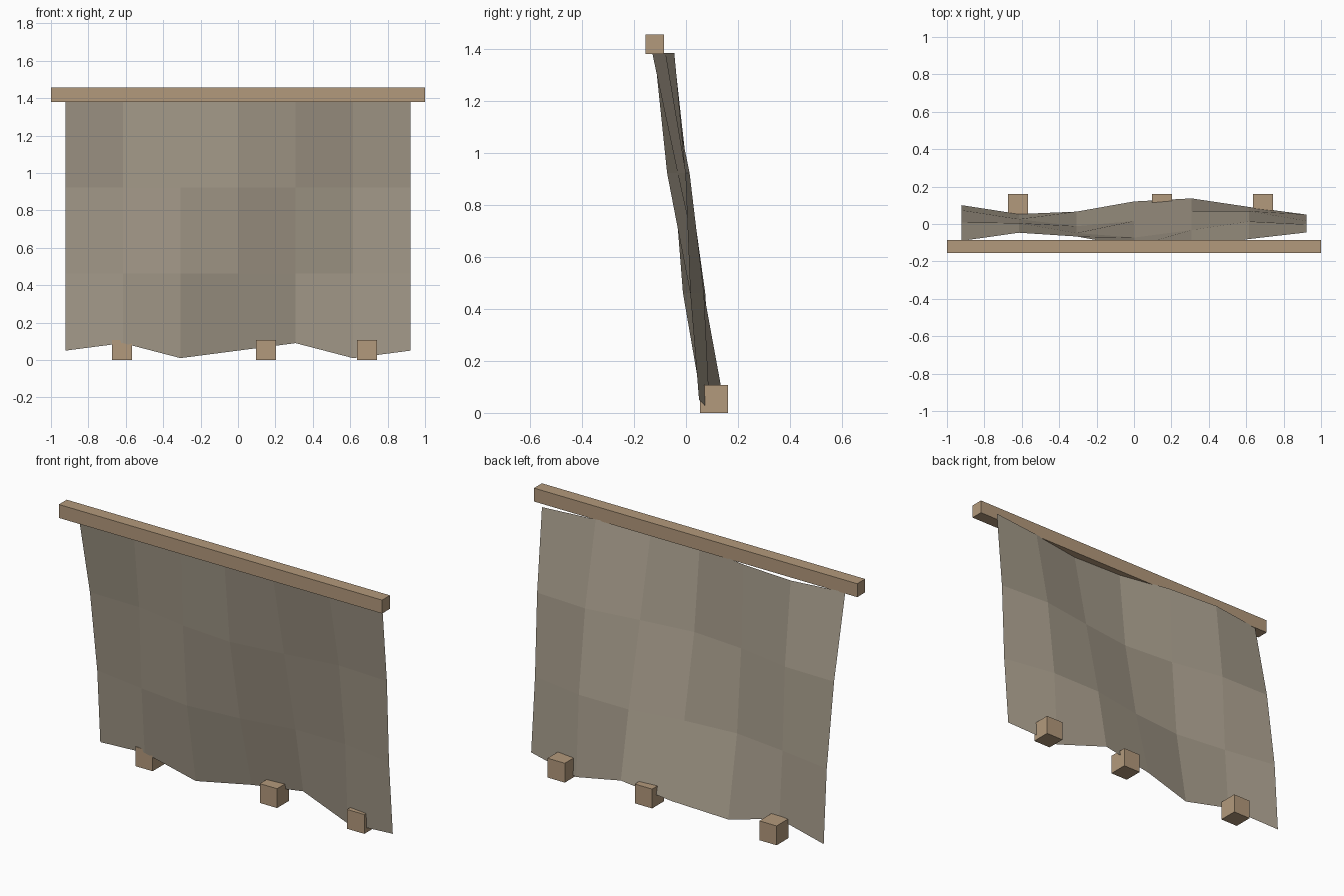
import bpy, bmesh, math

cube = bpy.data.objects.get("Cube")
if cube:
    bpy.data.objects.remove(cube, do_unlink=True)


def material(name, rgb):
    m = bpy.data.materials.new(name)
    m.use_nodes = True
    m.diffuse_color = (*rgb, 1)
    m.node_tree.nodes["Principled BSDF"].inputs["Base Color"].default_value = (*rgb, 1)
    return m


wood = material("pale_wood", (0.45, 0.32, 0.20))
cloth = material("grey_canvas", (0.39, 0.34, 0.265))


def finish(bm, name, mat):
    mesh = bpy.data.meshes.new(name)
    bm.to_mesh(mesh)
    bm.free()
    mesh.materials.append(mat)
    obj = bpy.data.objects.new(name, mesh)
    bpy.context.collection.objects.link(obj)
    return obj


def box(name, centre, size, mat):
    bm = bmesh.new()
    bmesh.ops.create_cube(bm, size=1)
    bmesh.ops.scale(bm, vec=size, verts=bm.verts)
    bmesh.ops.translate(bm, vec=centre, verts=bm.verts)
    return finish(bm, name, mat)


# Beam along the top
box("top_beam", (0, -0.12, 1.418), (2, 0.07, 0.075), wood)

# Weights along the hem
for side, x in (("right", -0.62), ("middle", 0.15), ("left", 0.69)):
    box(f"{side}_hem_block", (x, 0.108, 0.054), (0.107, 0.107, 0.108), wood)

# Hanging sheet: leaning back, rippled, with a ragged hem
COLS, ROWS = 6, 3
bm = bmesh.new()
grid = []
for j in range(ROWS + 1):
    line = []
    for i in range(COLS + 1):
        x = 1.845 * (i / COLS - 0.5)
        y = -0.09 + 0.0615 * j + 0.045 * math.sin(1.3 * i + j)
        z = 1.385 * (1 - j / ROWS)
        if j == ROWS:
            z = 0.05 + 0.04 * ((i + 1) % 3 - 1)
        line.append(bm.verts.new((x, y, z)))
    grid.append(line)
for upper, lower in zip(grid, grid[1:]):
    for i in range(COLS):
        bm.faces.new((upper[i], lower[i], lower[i + 1], upper[i + 1]))
finish(bm, "hanging_sheet", cloth)
